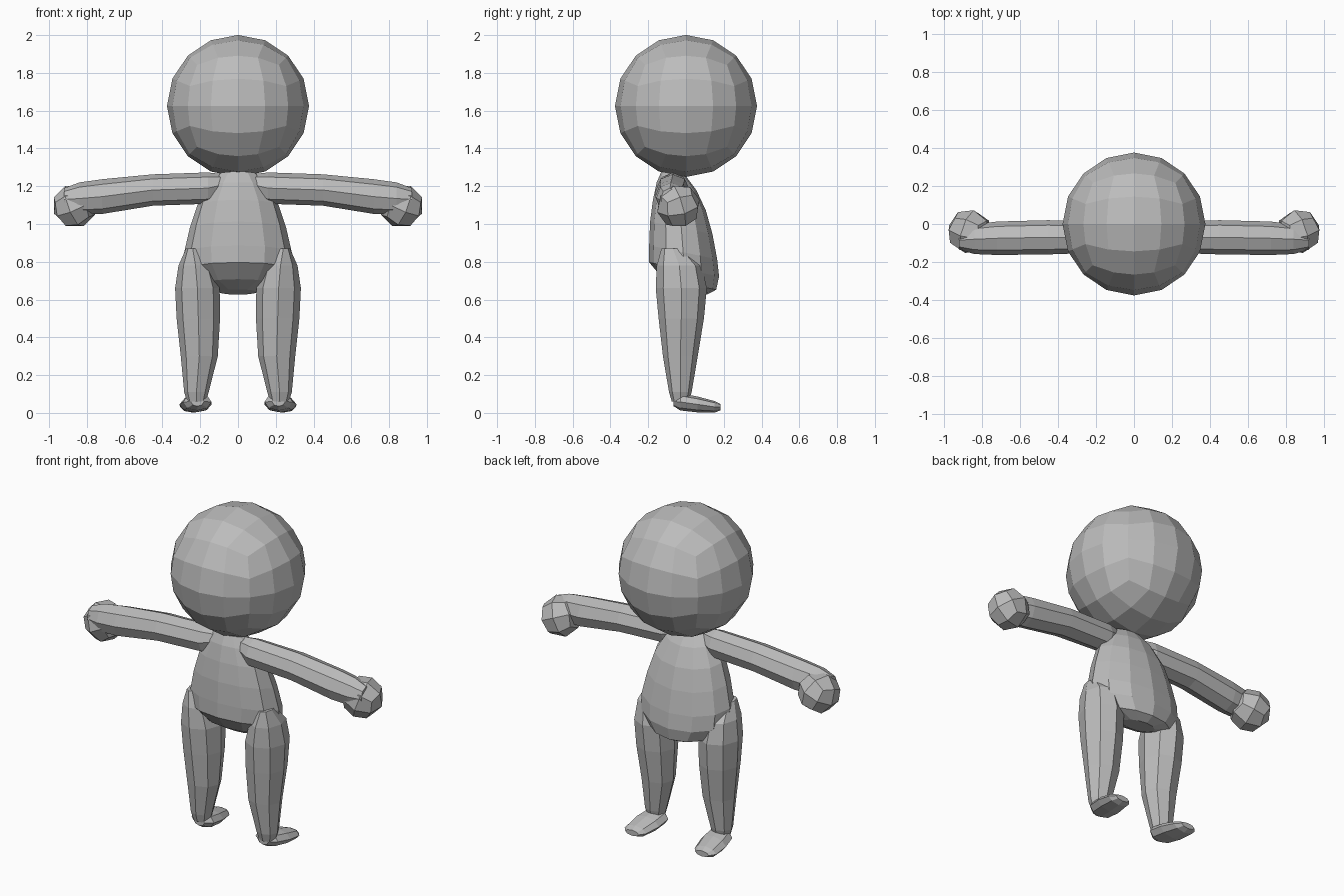
import bpy, bmesh
from math import sin, cos, tan, pi
from mathutils import Vector, Euler

cube = bpy.data.objects.get("Cube")
if cube:
    bpy.data.objects.remove(cube)

grey = bpy.data.materials.new("plain_grey")
grey.use_nodes = True
colour = (0.5, 0.5, 0.5, 1)
grey.diffuse_color = colour
grey.node_tree.nodes["Principled BSDF"].inputs["Base Color"].default_value = colour


def finish(name, bm):
    """Turn a bmesh into a flat-shaded object."""
    bmesh.ops.recalc_face_normals(bm, faces=bm.faces)
    mesh = bpy.data.meshes.new(name)
    bm.to_mesh(mesh)
    bm.free()
    mesh.materials.append(grey)
    obj = bpy.data.objects.new(name, mesh)
    bpy.context.collection.objects.link(obj)
    return obj


def loft(name, rings, u, v, sides=8, side=1, tilt=0.0):
    """Skin elliptical rings (centre, u radius, v radius); tilt shears z by y."""
    u, v = Vector(u), Vector(v)
    bm = bmesh.new()
    loops = []
    for centre, ru, rv in rings:
        loop = []
        for i in range(sides):
            a = 2 * pi * i / sides
            p = Vector(centre) + u * ru * cos(a) + v * rv * sin(a)
            p.z += tilt * (p.y - centre[1])
            p.x *= side
            loop.append(bm.verts.new(p))
        loops.append(loop)
    for low, high in zip(loops, loops[1:]):
        for i in range(sides):
            j = (i + 1) % sides
            bm.faces.new((low[i], low[j], high[j], high[i]))
    bm.faces.new(loops[0])
    bm.faces.new(loops[-1])
    return finish(name, bm)


def quad_ball(name, centre, radius, cuts, turn=(0, 0, 0), side=1):
    """Ball made from a gridded cube with evenly spaced angles."""
    bm = bmesh.new()
    bmesh.ops.create_cube(bm, size=2)
    bmesh.ops.subdivide_edges(bm, edges=bm.edges[:], cuts=cuts, use_grid_fill=True)
    rot = Euler(turn).to_matrix()
    for vert in bm.verts:
        p = Vector([tan(c * pi / 4) for c in vert.co]).normalized()
        p = rot @ p * radius + Vector(centre)
        p.x *= side
        vert.co = p
    return finish(name, bm)


X, Y, Z = (1, 0, 0), (0, 1, 0), (0, 0, 1)

# Head
quad_ball("head", (0, 0, 1.625), 0.376, 3)

# Torso: pear shape, lower at the back
torso = [
    ((0, 0.04, 0.64), 0.10, 0.07),
    ((0, 0.02, 0.68), 0.21, 0.14),
    ((0, -0.01, 0.76), 0.28, 0.185),
    ((0, -0.015, 0.85), 0.285, 0.18),
    ((0, -0.025, 0.98), 0.255, 0.165),
    ((0, -0.035, 1.10), 0.215, 0.14),
    ((0, -0.05, 1.20), 0.155, 0.105),
    ((0, -0.065, 1.265), 0.10, 0.065),
]
loft("torso", torso, X, Y, sides=12, tilt=-0.2)

leg = [
    ((0.22, -0.03, 0.06), 0.05, 0.045),
    ((0.22, -0.03, 0.11), 0.065, 0.06),
    ((0.205, -0.03, 0.30), 0.098, 0.092),
    ((0.21, -0.025, 0.50), 0.115, 0.12),
    ((0.215, -0.025, 0.66), 0.118, 0.135),
    ((0.225, -0.035, 0.78), 0.09, 0.12),
    ((0.24, -0.07, 0.87), 0.035, 0.06),
]
foot = [
    ((0.215, -0.065, 0.06), 0.035, 0.025),
    ((0.215, -0.03, 0.058), 0.075, 0.045),
    ((0.225, 0.06, 0.045), 0.085, 0.042),
    ((0.235, 0.15, 0.032), 0.072, 0.031),
    ((0.235, 0.182, 0.03), 0.045, 0.017),
]
arm = [
    ((0.09, -0.07, 1.205), 0.055, 0.06),
    ((0.16, -0.07, 1.19), 0.08, 0.083),
    ((0.45, -0.07, 1.18), 0.09, 0.083),
    ((0.72, -0.075, 1.145), 0.088, 0.092),
    ((0.84, -0.08, 1.135), 0.078, 0.085),
    ((0.92, -0.085, 1.13), 0.05, 0.06),
]

# Limbs on both sides
for label, side in (("left", 1), ("right", -1)):
    loft(label + "_leg", leg, X, Y, side=side)
    loft(label + "_foot", foot, X, Z, side=side)
    loft(label + "_arm", arm, Y, Z, side=side)
    quad_ball(label + "_hand", (0.866, -0.04, 1.095), 0.119, 1, (0.3, 0.35, 0.3), side)
